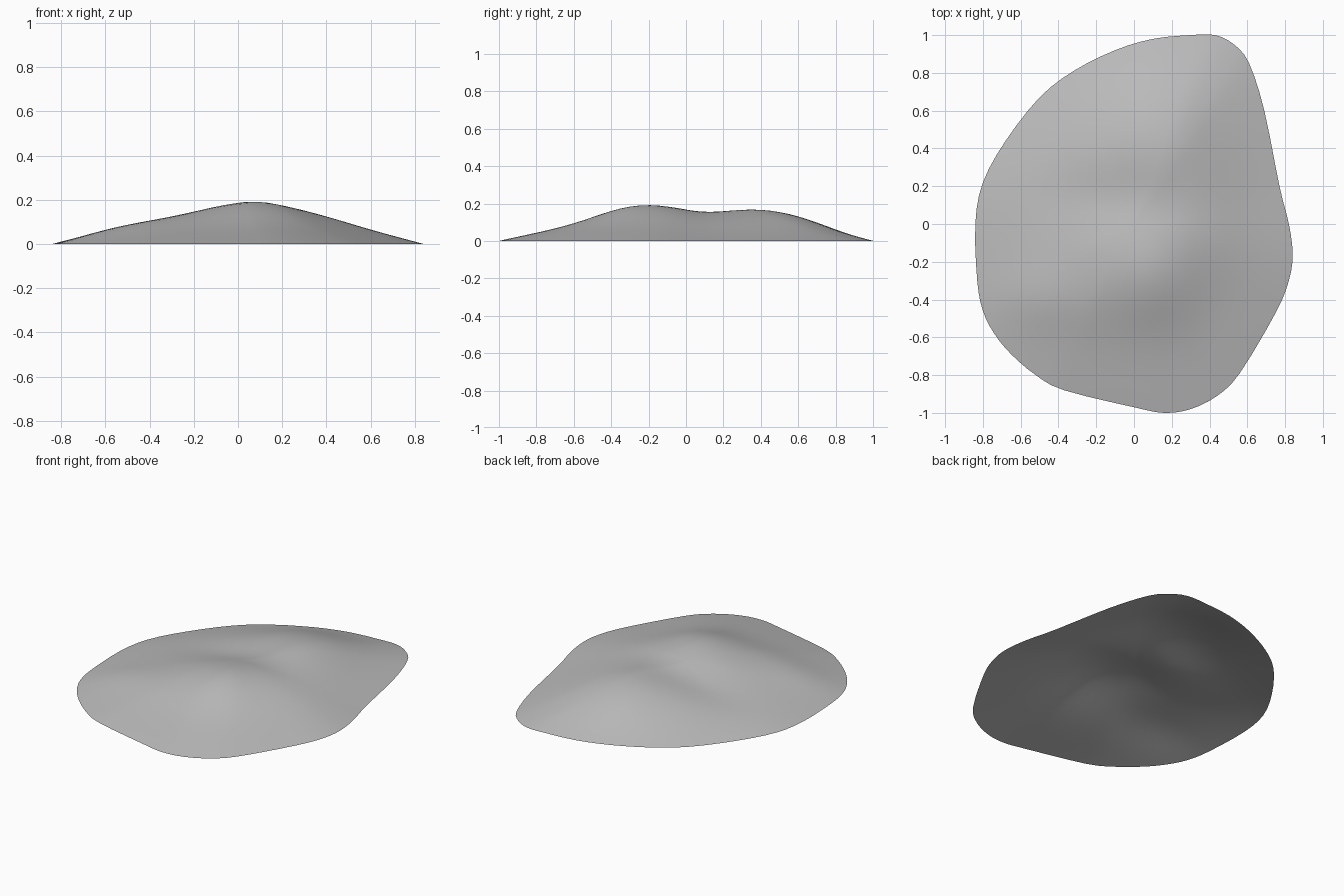
import bpy, bmesh, math
from mathutils import Vector

cube = bpy.data.objects.get("Cube")
if cube:
    bpy.data.objects.remove(cube, do_unlink=True)

# Ground outline, counter-clockwise
OUTLINE = [Vector(p) for p in (
    (.43, 1), (.53, .95), (.61, .85), (.69, .6), (.77, .2), (.82, 0), (.84, -.16),
    (.82, -.3), (.75, -.47), (.56, -.79), (.44, -.91), (.3, -.98), (.16, -1),
    (0, -.97), (-.37, -.88), (-.52, -.8), (-.65, -.69), (-.74, -.58), (-.8, -.46),
    (-.83, -.3), (-.84, 0), (-.8, .22), (-.68, .44), (-.5, .67), (-.32, .81),
    (-.1, .92), (.1, .98), (.3, 1))]

# Relief: centre x, centre y, spread x, spread y, height
BUMPS = (
    (.08, -.28, .2, .2, .056),      # front summit
    (.1, .55, .22, .25, .058),      # back summit
    (-.5, -.42, .25, .13, .02),     # left spur
    (.35, .15, .2, .25, .025),      # right shoulder
    (-.15, .12, .3, .13, -.025),    # saddle valley
)
RINGS = 20
BASE_HEIGHT = .15


def curve_point(a, b, c, d, t):
    """Smooth curve between b and c."""
    return (b * 2 + (c - a) * t + (a * 2 - b * 5 + c * 4 - d) * t ** 2
            + (b * 3 - a - c * 3 + d) * t ** 3) / 2


def smooth_outline(points, steps):
    n = len(points)
    return [curve_point(points[i - 1], points[i], points[(i + 1) % n],
                        points[(i + 2) % n], s / steps)
            for i in range(n) for s in range(steps)]


def height(p, t):
    """Mound falling to the rim at t = 1, with relief fading out there."""
    z = BASE_HEIGHT * (1 - t ** 1.5)
    fade = 1 - t ** 4
    for x, y, sx, sy, h in BUMPS:
        z += h * fade * math.exp(-((p.x - x) / sx) ** 2 / 2 - ((p.y - y) / sy) ** 2 / 2)
    return z


# Open mound surface made of concentric rings
bm = bmesh.new()
rim = smooth_outline(OUTLINE, 3)
count = len(rim)
top = bm.verts.new((0, 0, height(Vector((0, 0)), 0)))
previous = None
for r in range(1, RINGS + 1):
    t = r / RINGS
    ring = [bm.verts.new((*(p * t), height(p * t, t))) for p in rim]
    for i in range(count):
        j = (i - 1) % count
        if previous:
            bm.faces.new((previous[i], previous[j], ring[j], ring[i]))
        else:
            bm.faces.new((top, ring[j], ring[i]))
    previous = ring
bmesh.ops.recalc_face_normals(bm, faces=bm.faces)
if sum(f.normal.z for f in bm.faces) < 0:
    bmesh.ops.reverse_faces(bm, faces=bm.faces)
for f in bm.faces:
    f.smooth = True

mesh = bpy.data.meshes.new("mound")
bm.to_mesh(mesh)
bm.free()
mound = bpy.data.objects.new("mound", mesh)
bpy.context.collection.objects.link(mound)

# Plain grey
grey = bpy.data.materials.new("stone_grey")
grey.use_nodes = True
colour = (.5, .5, .5, 1)
grey.diffuse_color = colour
grey.node_tree.nodes["Principled BSDF"].inputs["Base Color"].default_value = colour
mesh.materials.append(grey)
